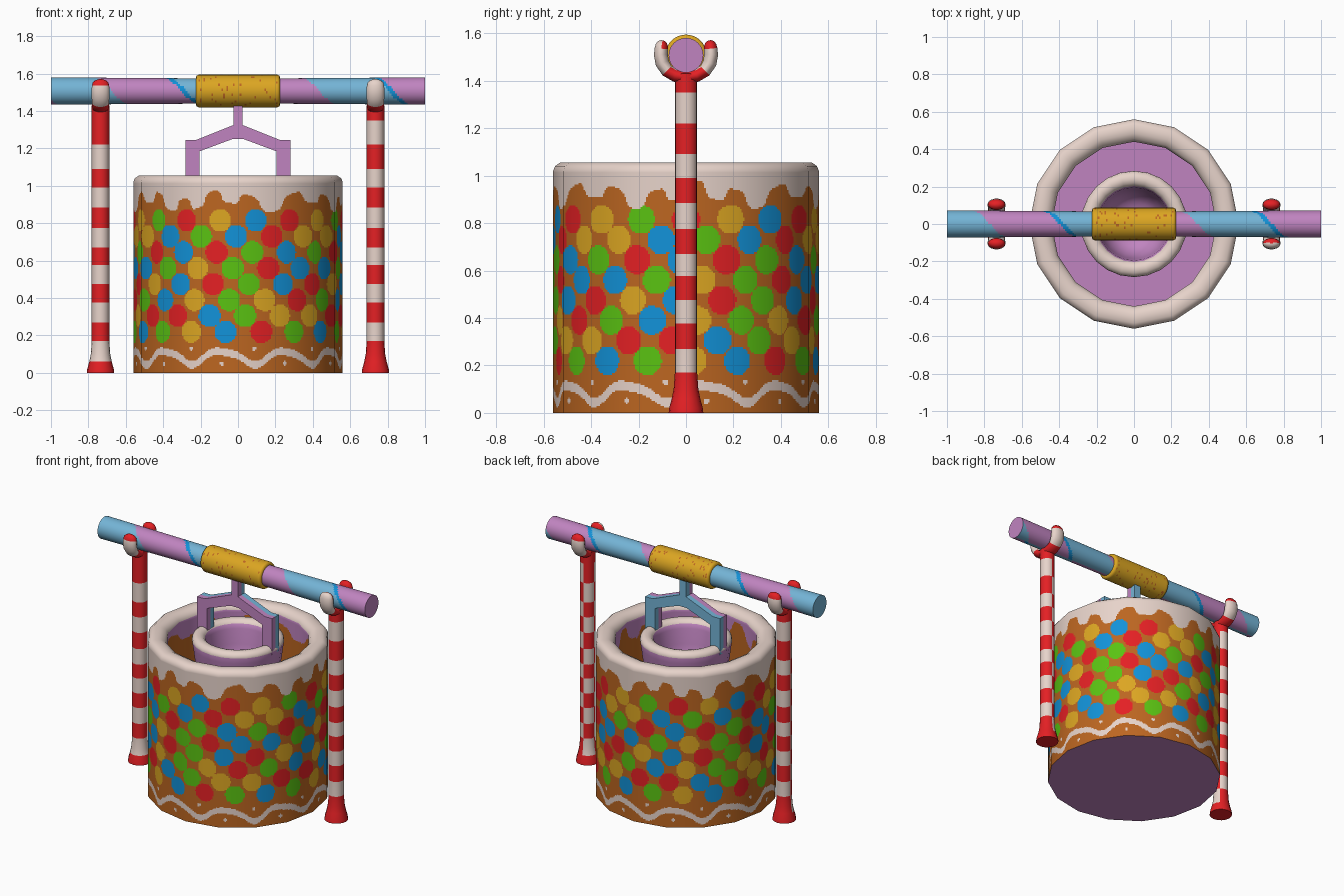
import bpy, bmesh, math, random
from math import pi, sin, cos, atan2, radians, degrees, tanh
from mathutils import Vector

if "Cube" in bpy.data.objects:
    bpy.data.objects.remove(bpy.data.objects["Cube"])

random.seed(4)

# ---- flat colours (sRGB 0-255 converted to linear) ----
PALETTE = {
    "cream_icing": (232, 212, 203), "candy_red": (228, 32, 36), "lilac": (192, 132, 192),
    "pale_blue": (116, 180, 214), "bright_blue": (18, 146, 216), "golden": (220, 166, 34),
    "lime_green": (90, 194, 18), "caramel": (188, 102, 33)}
MATS, IDX = [], {}
for n, c in PALETTE.items():
    m = bpy.data.materials.new(n)
    m.diffuse_color = [((v / 255 + .055) / 1.055) ** 2.4 for v in c] + [1]
    m.use_nodes = True
    m.node_tree.nodes["Principled BSDF"].inputs["Base Color"].default_value = m.diffuse_color
    IDX[n] = len(MATS)
    MATS.append(m)


def finish(name, bm, pick, angle=40):
    """Colour each face by rule and turn the bmesh into an object."""
    bmesh.ops.recalc_face_normals(bm, faces=bm.faces)
    for f in bm.faces:
        f.material_index = IDX[pick(f.calc_center_median(), f.normal)]
        f.smooth = True
    me = bpy.data.meshes.new(name)
    bm.to_mesh(me)
    bm.free()
    ob = bpy.data.objects.new(name, me)
    bpy.context.collection.objects.link(ob)
    for m in MATS:
        me.materials.append(m)
    if angle:
        bpy.ops.object.select_all(action='DESELECT')
        ob.select_set(True)
        bpy.context.view_layer.objects.active = ob
        bpy.ops.object.shade_smooth_by_angle(angle=radians(angle))
    return ob


def loft(name, rings, pick, angle=40):
    """Skin a list of closed rings and cap both ends."""
    bm = bmesh.new()
    vs = [[bm.verts.new(p) for p in r] for r in rings]
    n = len(rings[0])
    for a, b in zip(vs, vs[1:]):
        for i in range(n):
            j = (i + 1) % n
            bm.faces.new((a[i], a[j], b[j], b[i]))
    bm.faces.new(vs[0])
    bm.faces.new(vs[-1])
    return finish(name, bm, pick, angle)


def ring_z(r, z, n, cx=0):
    return [(cx + r * cos(2 * pi * i / n), r * sin(2 * pi * i / n), z) for i in range(n)]


def ring_x(r, x, n, cz):
    return [(x, r * sin(2 * pi * i / n), cz + r * cos(2 * pi * i / n)) for i in range(n)]


def steps(a, b, n):
    return [a + (b - a) * i / n for i in range(n + 1)]


# ---- well wall: 16-sided, painted with icing, sweets and piping ----
COLS = 448
DOT = {"y": "golden", "g": "lime_green", "r": "candy_red", "b": "bright_blue"}
ROWS = ["ygrybr", "ybgbry", "grbrgb", "bgygrb", "rybrgb", "gbygyr", "yrrbgy", "bgybrg"]


def ring16(r, z):
    out = []
    for i in range(COLS):
        a = 2 * pi * i / COLS
        d = r * cos(pi / 16) / cos(a % (pi / 8) - pi / 16)
        out.append((d * cos(a), d * sin(a), z))
    return out


def paint_wall(c, n):
    a, z, r = atan2(c.y, c.x), c.z, math.hypot(c.x, c.y)
    if abs(n.z) > .95 and z < .5:
        return "lilac"                                   # floor and underside
    if r < .46 and z < 1.02:                             # inside wall
        edge = .93 + .045 * tanh(2 * sin(10 * a + sin(3 * a))) + .02 * sin(7 * a + 1)
        return "lilac" if z > edge else "caramel"
    drip = .92 + .035 * tanh(2.2 * sin(17 * a + 1.3 * sin(3 * a))) + .025 * sin(7 * a + 1)
    if z > drip:
        return "cream_icing"
    wave = .085 + .035 * sin(10 * a) + .008 * sin(20 * a + 1)
    if abs(z - wave) < .02:
        return "cream_icing"                             # wavy piping
    for ph, h in ((.25, .05), (.75, .13)):               # small piped dots
        t = (a * 10 / (2 * pi) - ph + .5) % 1 - .5
        if math.hypot(t * .352, z - h) < .012:
            return "cream_icing"
    row0 = round((.815 - z) / .085)
    for row in (row0 - 1, row0, row0 + 1):               # sweets in staggered rows
        if 0 <= row < 8:
            off = radians((10 if row % 2 else 0) - row)
            k = round((a - off) / radians(20))
            da = (a - off - k * radians(20)) * .56
            if math.hypot(da, z - .815 + row * .085) < .0605:
                return DOT[ROWS[row][(k + 2) % 6]]
    return "caramel"


profile = [(.56, z) for z in steps(0, 1.02, 140)]
profile += [(.552, 1.04), (.53, 1.055), (.485, 1.055), (.455, 1.04), (.44, 1.015)]
profile += [(.44, z) for z in steps(1.0, .82, 18)] + [(.44, .6), (.44, .3)]
well = loft("well_wall", [ring16(r, z) for r, z in profile], paint_wall, 0)
# round shading on the 16-sided shape
me, normals = well.data, []
for p in me.polygons:
    for vi in p.vertices:
        v = me.vertices[vi]
        if len(p.vertices) > 4:
            normals.append(p.normal.copy())
            continue
        rad = Vector((v.co.x, v.co.y, 0)).normalized()
        nz = v.normal.z if v.co.z > 1.0 else 0
        side = v.normal.dot(rad)
        h = math.sqrt(max(0, 1 - nz * nz)) * (1 if side > 0 else -1)
        normals.append(rad * h + Vector((0, 0, nz)))
me.normals_split_custom_set(normals)

# ---- bucket hanging in the mouth ----
bucket = [(.19, .68), (.235, .76), (.268, .9), (.278, .98), (.284, 1.018), (.28, 1.035),
          (.262, 1.05), (.24, 1.053), (.22, 1.048), (.203, 1.03), (.195, 1.0), (.185, .9), (.165, .8),
          (.12, .74), (.06, .72)]
loft("bucket", [ring_z(r, z, 24) for r, z in bucket],
     lambda c, n: "cream_icing" if c.z > 1.02 else "lilac", 60)

# ---- bucket handle: lilac in front, blues behind ----
half = [(.025, 1.46), (.025, 1.325), (.225, 1.245), (.28, 1.245), (.28, 1.0), (.205, 1.0), (.205, 1.185), (.03, 1.25)]
outline = half + [(-x, z) for x, z in reversed(half)]
loft("bucket_handle", [[(x, y, z) for x, z in outline] for y in (-.036, 0, .036)],
     lambda c, n: "lilac" if c.y < 0 else "bright_blue" if n.z < -.5 else "pale_blue", 20)

# ---- roller with spiral stripes ----
RZ = 1.507


def paint_roller(c, n):
    turn = atan2(-c.y, c.z - RZ) / (pi / 2) if abs(n.x) < .9 else 0
    u = (c.x + .77 - .095 * turn) / .37
    k = math.floor(u)
    if k in (1, 4) and u - k < .08:
        return "bright_blue"
    return "lilac" if k % 2 == 0 else "pale_blue"


loft("roller", [ring_x(.066 + .007 * abs(x), x, 32, RZ) for x in steps(-1, 1, 200)], paint_roller)

# ---- golden sleeve with caramel specks ----
sleeve = [(.07, -.225), (.082, -.222)] + [(.087, x) for x in steps(-.212, .212, 48)] + [(.082, .222), (.07, .225)]
loft("roller_sleeve", [ring_x(r, x, 40, RZ) for r, x in sleeve],
     lambda c, n: "caramel" if abs(n.x) < .5 and random.random() < .06 else "golden", 50)

# ---- striped posts with forked tops; the stripes alternate between the posts ----
EDGES = [0, .17, .27, .377, .475, .576, .67, .775, .885, .99, 1.09, 1.22, 1.35, 1.43]
FLARE = [(.073, 0), (.071, .02), (.06, .06), (.052, .1)]
PRONG = [(0, 1.415, .028), (.045, 1.422, .028), (.08, 1.442, .028), (.1, 1.475, .03), (.106, 1.51, .03),
         (.104, 1.535, .029), (.102, 1.552, .026), (.1, 1.564, .018), (.099, 1.57, .006)]


def paint_post(c, sx):
    a = degrees(atan2(c.y, c.x - sx))
    swap = a > 90 if sx > 0 else not 45 < a              # stripes step at the back seam
    if c.z < .06 or c.z > 1.34:
        return "candy_red"
    band = sum(c.z > e for e in EDGES) - 1
    return "candy_red" if (band + swap) % 2 == 0 else "cream_icing"


def paint_prong(c, plain):
    if c.z < 1.447 and abs(c.y) < .085:
        return "candy_red"
    if plain:                                            # one prong is red on its inner tip only
        return "candy_red" if c.z > 1.54 and abs(c.y) < .1 else "cream_icing"
    return "candy_red" if c.z > 1.53 else "cream_icing"


for side, sx in (("left", -.735), ("right", .735)):
    prof = FLARE + [(.047, z) for z in EDGES[1:]]
    loft(side + "_post", [ring_z(r, z, 16, sx) for r, z in prof], lambda c, n: paint_post(c, sx))
    for face, sy in (("front", -1), ("back", 1)):
        rings = []
        for i, (y, z, r) in enumerate(PRONG):
            a, b = PRONG[max(i - 1, 0)], PRONG[min(i + 1, len(PRONG) - 1)]
            t = Vector((b[0] - a[0], b[1] - a[1])).normalized()
            rings.append([(sx + 1.6 * r * cos(q), sy * (y + r * sin(q) * t.y), z - r * sin(q) * t.x)
                          for q in [2 * pi * j / 14 for j in range(14)]])
        plain = (side, face) == ("right", "front")
        loft(f"{side}_{face}_prong", rings, lambda c, n: paint_prong(c, plain), 60)
